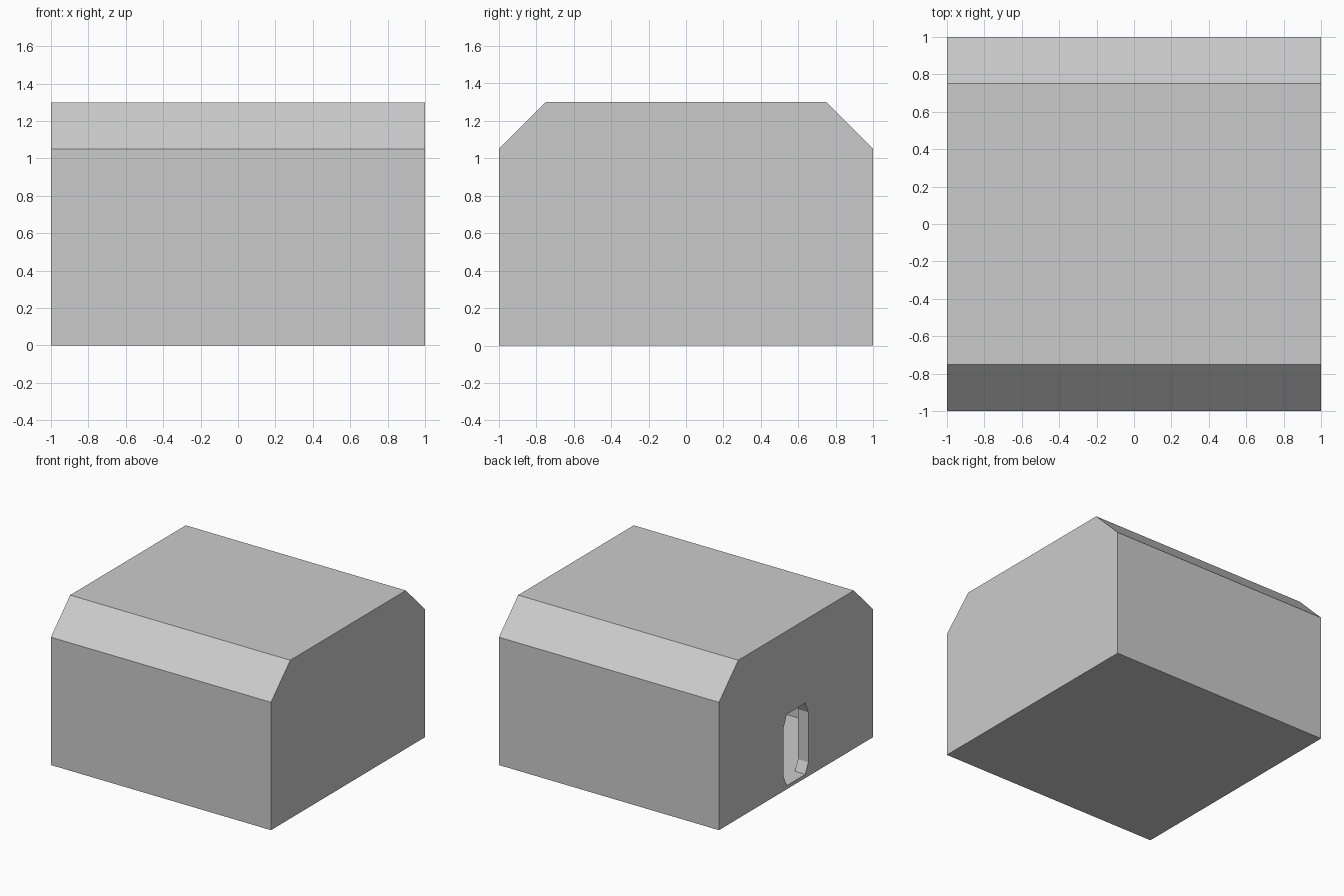
import bpy

if "Cube" in bpy.data.objects:
    bpy.data.objects.remove(bpy.data.objects["Cube"])


def prism(name, profile, x0, x1):
    """Extrude a closed (y, z) profile along x."""
    n = len(profile)
    verts = [(x, y, z) for x in (x0, x1) for y, z in profile]
    faces = [tuple(reversed(range(n))), tuple(range(n, 2 * n))]
    faces += [(i, (i + 1) % n, n + (i + 1) % n, n + i) for i in range(n)]
    mesh = bpy.data.meshes.new(name)
    mesh.from_pydata(verts, [], faces)
    obj = bpy.data.objects.new(name, mesh)
    bpy.context.collection.objects.link(obj)
    return obj


def mirrored(half):
    """Complete a +y half profile (bottom to top) with its -y side."""
    return half + [(-y, z) for y, z in reversed(half)]


# Outer shell with sloped front and back roof edges
shell = prism("house_shell", mirrored([(1, 0), (1, 1.05), (0.75, 1.3)]), -1, 1)

# Hollow room inside the shell
room = prism("room_cutter",
             mirrored([(0.905, 0.03), (0.905, 1.01), (0.715, 1.2)]), -0.905, 0.905)

# Chamfered doorway through the left wall, flush with the room floor
door = prism("doorway_cutter",
             mirrored([(0.12, 0.03), (0.16, 0.115), (0.16, 0.525), (0.12, 0.615)]),
             -1.1, -0.8)

for cutter in (room, door):
    cut = shell.modifiers.new(cutter.name, 'BOOLEAN')
    cut.operation = 'DIFFERENCE'
    cut.solver = 'EXACT'
    cut.object = cutter
    cutter.hide_render = True
    cutter.hide_set(True)
